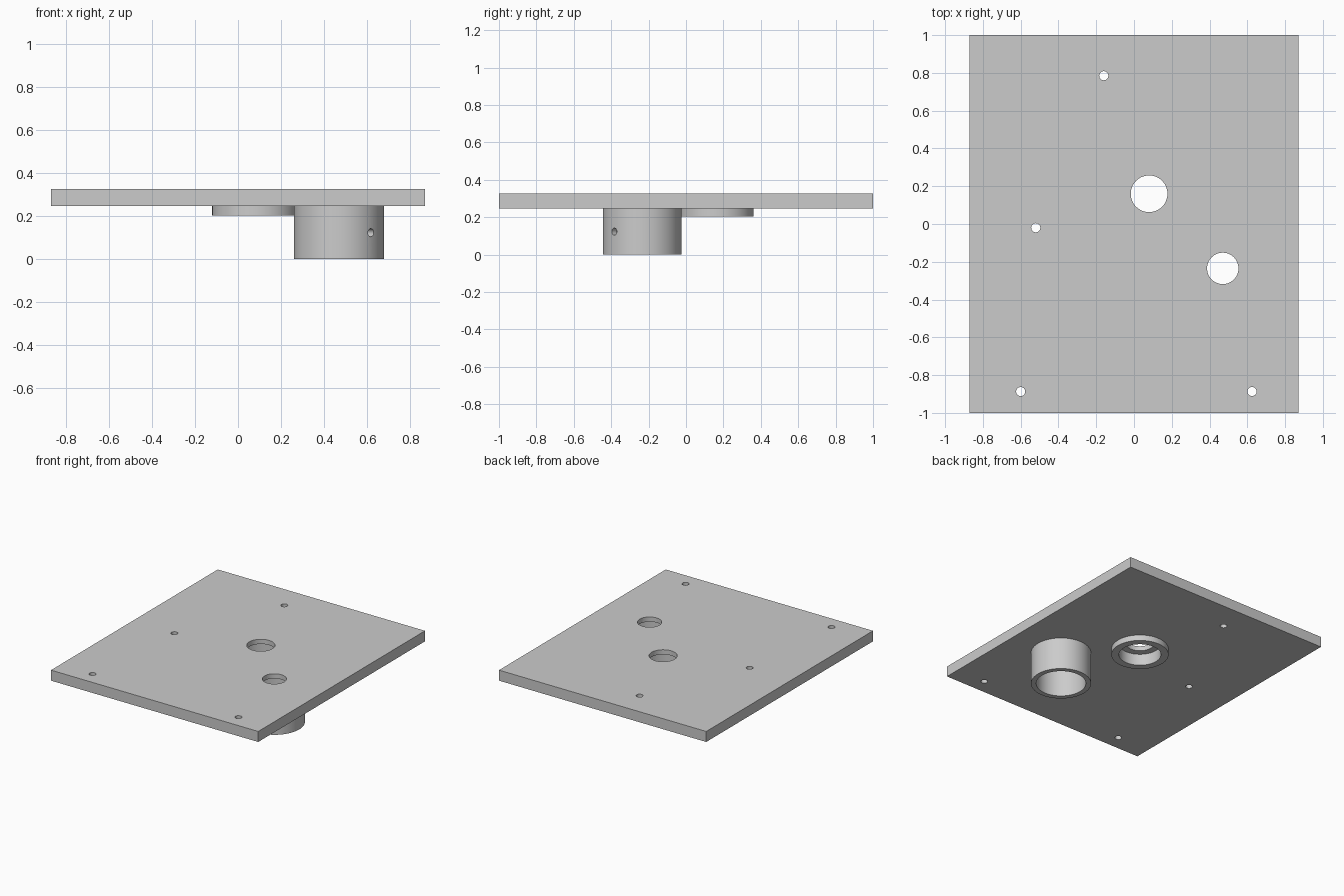
import bpy
import math
from mathutils import Vector

if "Cube" in bpy.data.objects:
    bpy.data.objects.remove(bpy.data.objects["Cube"], do_unlink=True)

# Main levels and part centres
TOP, UNDERSIDE, RING_BOTTOM = 0.327, 0.247, 0.203
LIP = 0.036
COLLAR = (0.47, -0.235)
RING = (0.08, 0.16)

grey = bpy.data.materials.new("plain grey")
grey.use_nodes = True
grey.diffuse_color = (0.6, 0.6, 0.6, 1)
grey.node_tree.nodes["Principled BSDF"].inputs["Base Color"].default_value = (0.6, 0.6, 0.6, 1)


def cylinder(name, centre, radius, low, high, sides=96):
    """Upright cylinder between two heights."""
    bpy.ops.mesh.primitive_cylinder_add(
        vertices=sides, radius=radius, depth=high - low,
        location=(centre[0], centre[1], (low + high) / 2))
    obj = bpy.context.object
    obj.name = name
    obj.data.materials.append(grey)
    return obj


def combine(target, tool, operation):
    """Apply a boolean and discard the tool."""
    mod = target.modifiers.new("combine", "BOOLEAN")
    mod.operation = operation
    mod.solver = "EXACT"
    mod.object = tool
    tool.hide_render = True
    bpy.ops.object.select_all(action="DESELECT")
    bpy.context.view_layer.objects.active = target
    target.select_set(True)
    bpy.ops.object.modifier_apply(modifier=mod.name)
    bpy.data.objects.remove(tool, do_unlink=True)


# Flat plate
bpy.ops.mesh.primitive_cube_add(size=1, location=(0, 0, (TOP + UNDERSIDE) / 2))
plate = bpy.context.object
plate.name = "mounting_plate"
plate.scale = (1.74, 2, TOP - UNDERSIDE)
bpy.ops.object.transform_apply(location=True, rotation=True, scale=True)
plate.data.materials.append(grey)

# Long collar and short bearing ring under the plate
overlap = UNDERSIDE + 0.02
combine(plate, cylinder("long_collar", COLLAR, 0.21, 0, overlap), "UNION")
combine(plate, cylinder("bearing_ring", RING, 0.2, RING_BOTTOM, overlap), "UNION")

# Wide bores from below, leaving a thin lip with a smaller hole
for centre, bore, hole in ((COLLAR, 0.174, 0.083), (RING, 0.147, 0.097)):
    combine(plate, cylinder("bore_cutter", centre, bore, -0.1, TOP - LIP), "DIFFERENCE")
    combine(plate, cylinder("hole_cutter", centre, hole, 0.1, 0.5), "DIFFERENCE")

# Screw holes
for centre in ((-0.16, 0.785), (-0.52, -0.02), (-0.6, -0.887), (0.625, -0.887)):
    combine(plate, cylinder("screw_cutter", centre, 0.024, 0.1, 0.5, 32), "DIFFERENCE")

# Set screw hole through one wall of the collar
outward = Vector((1, -1, 0)).normalized()
set_screw = cylinder("set_screw_cutter", (0, 0), 0.019, -0.08, 0.08, 32)
set_screw.rotation_euler = (math.pi / 2, 0, math.pi / 4)
set_screw.location = Vector((*COLLAR, 0.123)) + outward * 0.2
bpy.context.view_layer.update()
combine(plate, set_screw, "DIFFERENCE")

bpy.ops.object.shade_smooth_by_angle(angle=math.radians(30))
